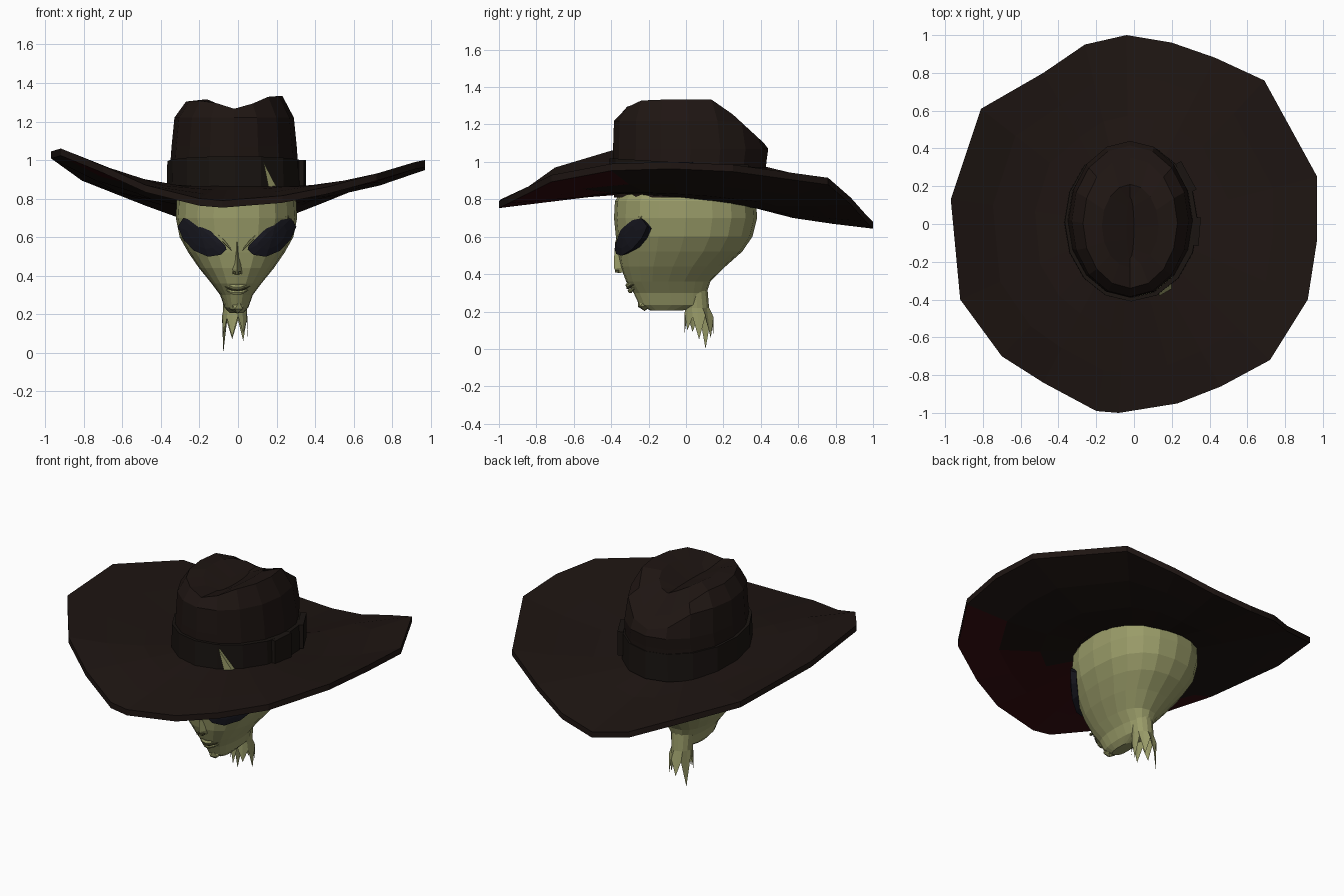
import bpy, bmesh, math
from mathutils import Vector

if "Cube" in bpy.data.objects:
    bpy.data.objects.remove(bpy.data.objects["Cube"])


def material(name, rgb):
    m = bpy.data.materials.new(name)
    m.diffuse_color = (*rgb, 1)
    m.use_nodes = True
    m.node_tree.nodes["Principled BSDF"].inputs["Base Color"].default_value = m.diffuse_color
    return m


FELT = material("dark_felt", (0.013, 0.0075, 0.006))
BAND = material("band_leather", (0.010, 0.007, 0.0055))
LINING = material("red_lining", (0.035, 0.004, 0.005))
SKIN = material("green_skin", (0.32, 0.33, 0.14))
BLACK = material("eye_black", (0.008, 0.008, 0.013))
SHADE = material("skin_shadow", (0.08, 0.08, 0.03))


def finish(name, bm, mat):
    bmesh.ops.recalc_face_normals(bm, faces=bm.faces)
    me = bpy.data.meshes.new(name)
    bm.to_mesh(me)
    bm.free()
    ob = bpy.data.objects.new(name, me)
    bpy.context.collection.objects.link(ob)
    me.materials.append(mat)
    return ob


def loft(name, rings, mat, caps=True, closed=False):
    """Skin a list of equally long point rings."""
    bm = bmesh.new()
    vs = [[bm.verts.new(p) for p in r] for r in rings]
    n = len(vs[0])
    pairs = list(zip(vs, vs[1:])) + ([(vs[-1], vs[0])] if closed else [])
    for a, b in pairs:
        for i in range(n):
            j = (i + 1) % n
            bm.faces.new((a[i], a[j], b[j], b[i]))
    if caps and not closed:
        bm.faces.new(vs[0])
        bm.faces.new(vs[-1])
    return finish(name, bm, mat)


def ring(cx, cy, rx, ry, z, n=16, power=2.0):
    out = []
    for i in range(n):
        c, s = math.cos(math.tau * i / n), math.sin(math.tau * i / n)
        out.append(Vector((cx + rx * math.copysign(abs(c) ** (2 / power), c),
                           cy + ry * math.copysign(abs(s) ** (2 / power), s), z)))
    return out


# Brim: irregular rim outline lofted in to the crown, then back underneath
rim = [Vector(p) for p in (
    (-.04, 1, .68), (.2, .96, .72), (.43, .88, .81), (.69, .76, .915), (.97, .25, .985),
    (.97, -.08, 1.0), (.92, -.40, .99), (.72, -.72, .93), (.46, -.86, .86), (.23, -.95, .815),
    (-.08, -1, .79), (-.2, -.99, .80), (-.48, -.84, .87), (-.7, -.7, .97), (-.92, -.4, 1.06),
    (-.97, .13, 1.045), (-.81, .61, .93), (-.48, .80, .80), (-.26, .95, .72))]


def brim_ring(t, drop):
    out = []
    for p in rim:
        a = math.atan2(p.y / .40, p.x / .32)
        c, s = math.cos(a), math.sin(a)
        q = Vector((.32 * c - .015, .39 * s, .825 - .04 * s + .02 * c * c))
        f = t ** 1.8 if p.z > q.z else (t ** .65 if p.y > 0 else t)
        out.append(Vector((q.x + (p.x - q.x) * t, q.y + (p.y - q.y) * t,
                           q.z + (p.z - q.z) * f - drop)))
    return out


steps = (0, .3, .65, 1)
brim = loft("hat_brim", [brim_ring(t, 0) for t in steps] +
            [brim_ring(t, .037) for t in reversed(steps)], FELT, closed=True)
brim.data.materials.append(LINING)
for f in brim.data.polygons:
    if f.normal.z < -.3 and f.center.y < -.42 and f.center.x < .75:
        f.material_index = 1

# Crown: oval rings, sloped down at the back and creased along the top
crown = []
for rx, ry, cy, z, crease in ((.335, .40, .015, .81, 0), (.33, .41, .02, 1.0, 0),
                              (.325, .415, .025, 1.07, 0), (.31, .40, .015, 1.22, 0),
                              (.25, .345, .005, 1.32, .06), (.15, .22, -.01, 1.325, .08),
                              (.02, .16, -.02, 1.33, .09)):
    r = ring(-.02, cy, rx, ry, z)
    for p in r:
        p.z += .06 * p.x if crease else 0
        p.z -= crease * max(0, 1 - abs(p.x) / .16)
        p.z = min(p.z, 1.30 - (p.y - .2) * .92)
    crown.append(r)
loft("hat_crown", crown, FELT)

# Hat band with its tie on the right side
band = [ring(-.015, .01, rx, ry, z) for rx, ry, z in
        ((.355, .42, .81), (.352, .42, .985), (.32, .40, .985), (.32, .40, .81))]
for r in band:
    for p in r:
        p.z -= .06 * p.y - .01
loft("hat_band", band, BAND, closed=True)


def block(name, loc, size, turn, mat):
    bm = bmesh.new()
    bmesh.ops.create_cube(bm, size=1)
    bmesh.ops.scale(bm, vec=size, verts=bm.verts)
    ob = finish(name, bm, mat)
    ob.location = loc
    ob.rotation_euler.z = turn


block("band_tie", (.328, -.04, .92), (.04, .15, .16), -.08, BAND)
block("band_tail", (.275, .25, .91), (.035, .17, .15), .5, BAND)

# Head: (z, half width, front y, back y)
head = []
for z, w, yf, yb in ((.205, .035, -.19, -.02), (.235, .062, -.25, .10), (.30, .085, -.28, .11),
                     (.36, .13, -.32, .13), (.44, .195, -.35, .21), (.52, .25, -.365, .30),
                     (.60, .295, -.375, .355), (.70, .315, -.385, .38), (.79, .31, -.38, .375),
                     (.87, .275, -.33, .33), (.98, .22, -.26, .26), (1.05, .08, -.1, .1)):
    head.append(ring(-.008, (yf + yb) / 2, w, (yb - yf) / 2, z, 20, 2.4))
loft("head", head, SKIN)

# Sliver of forehead that shows through the band
loft("forehead_sliver", [[(.132, -.382 + d, .99), (.205, -.340 + d, .85), (.16, -.366 + d, .85)]
                         for d in (0, .08)], SKIN)

# Ragged neck: the hem alternates between long and short points
neck = [ring(-.012, .05, .07, .065, .34, 14), ring(-.015, .06, .062, .065, .22, 14)]
hem = ring(-.015, .07, .068, .08, 0, 14)
for i, p in enumerate(hem):
    p.z = (.05, .18, .06, .17, .07, .16, 0, .19, .09, .18, .08, .19, .10, .17)[i]
loft("neck", neck + [hem], SKIN, caps=False)

# Eyes: slanted almond outline wrapped round the face
almond = [(.308, .655), (.28, .698), (.20, .685), (.135, .63), (.06, .555),
          (.055, .535), (.085, .508), (.15, .498), (.225, .53), (.28, .59)]
for side, label in ((-1, "left"), (1, "right")):
    mx, mz = .185, .60

    def eye_ring(scale, push):
        out = []
        for x, z in almond:
            x, z = mx + (x - mx) * scale, mz + (z - mz) * scale
            out.append((side * x - .005, -.387 + 1.9 * x * x - push, z))
        return out
    loft(label + "_eye", [eye_ring(.8, -.05), eye_ring(1, 0), eye_ring(.6, .008),
                          eye_ring(.1, .012)], BLACK)
    # brow fold along the upper edge of the eye
    fold = []
    for x, z, r in ((.03, .535, .006), (.06, .570, .014), (.135, .642, .014),
                    (.20, .692, .012), (.27, .705, .005)):
        fold.append([(side * x - .005 + side * r * .3 * math.sin(a),
                      -.372 + 1.85 * x * x + r * math.cos(a), z + r * math.sin(a))
                     for a in (i * math.tau / 5 for i in range(5))])
    loft(label + "_brow", fold, SKIN)
    block(label + "_nostril", (side * .014 - .005, -.369, .415), (.012, .02, .012), 0, SHADE)

# Nose: slim wedge widening to the tip
loft("nose", [[(-.005 - w, -.33, z), (-.005, y, z - .005), (-.005 + w, -.33, z)]
              for z, w, y in ((.58, .012, -.378), (.50, .018, -.384),
                              (.435, .032, -.384), (.41, .028, -.365))], SKIN)


# Mouth: tapered smiling lips with a dark line between them
def lip(name, height, radius, out, half, mat):
    rings = []
    for k in range(7):
        u = k / 3 - 1
        x, r = u * half, radius * (1.08 - u * u)
        rings.append([(x - .005, -.302 - out + 7 * x * x + r * math.cos(a),
                       height + 4 * x * x + r * math.sin(a))
                      for a in (i * math.tau / 6 for i in range(6))])
    loft(name, rings, mat)


lip("upper_lip", .340, .013, .008, .07, SKIN)
lip("mouth_line", .326, .007, .010, .075, SHADE)
lip("lower_lip", .311, .013, -.004, .06, SKIN)

# Chin
bm = bmesh.new()
bmesh.ops.create_icosphere(bm, subdivisions=1, radius=.042)
chin = finish("chin", bm, SKIN)
chin.location = (-.005, -.222, .245)
